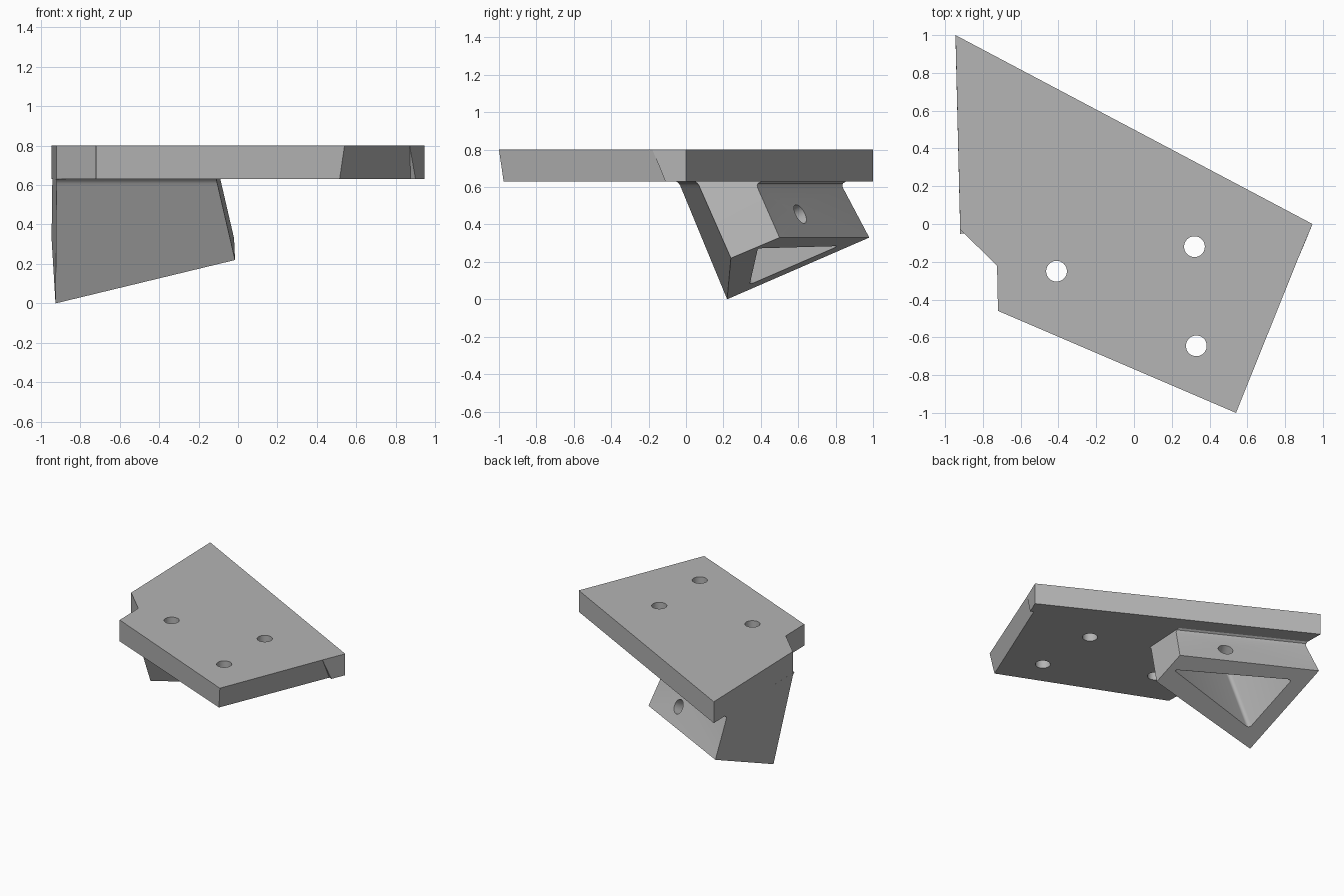
import bpy, bmesh
from mathutils import Vector

if "Cube" in bpy.data.objects:
    bpy.data.objects.remove(bpy.data.objects["Cube"], do_unlink=True)

TOP, UNDER = 0.80, 0.63
HOLE_R = 0.055

grey = bpy.data.materials.new("plain_grey")
grey.use_nodes = True
grey.diffuse_color = (0.46, 0.46, 0.46, 1)
grey.node_tree.nodes["Principled BSDF"].inputs["Base Color"].default_value = grey.diffuse_color


def finish(bm, name):
    bmesh.ops.recalc_face_normals(bm, faces=bm.faces)
    mesh = bpy.data.meshes.new(name)
    bm.to_mesh(mesh)
    bm.free()
    mesh.materials.append(grey)
    obj = bpy.data.objects.new(name, mesh)
    bpy.context.collection.objects.link(obj)
    return obj


def loft(name, loops, bevel=0):
    """Skin a stack of equal loops; optionally round the lengthwise edges."""
    bm = bmesh.new()
    rings = [[bm.verts.new(p) for p in loop] for loop in loops]
    n = len(rings[0])
    for low, high in zip(rings, rings[1:]):
        for i in range(n):
            j = (i + 1) % n
            bm.faces.new((low[i], low[j], high[j], high[i]))
    bm.faces.new(rings[0])
    bm.faces.new(rings[-1])
    if bevel:
        edges = [bm.edges.get((a, b)) for a, b in zip(rings[0], rings[-1])]
        bmesh.ops.bevel(bm, geom=edges, offset=bevel, segments=5, profile=0.5,
                        affect='EDGES')
    return finish(bm, name)


def drill(center, direction, depth):
    bpy.ops.mesh.primitive_cylinder_add(vertices=40, radius=HOLE_R, depth=depth, location=center)
    obj = bpy.context.object
    obj.rotation_euler = Vector(direction).to_track_quat('Z', 'Y').to_euler()
    return obj


def cut(obj, cutters):
    bpy.context.view_layer.objects.active = obj
    for c in cutters:
        c.hide_render = True
        mod = obj.modifiers.new("cut", 'BOOLEAN')
        mod.operation, mod.solver, mod.object = 'DIFFERENCE', 'EXACT', c
        bpy.ops.object.modifier_apply(modifier=mod.name)
        bpy.data.objects.remove(c, do_unlink=True)


# Mounting plate, with a corner notch and one undercut side
shared = [(-0.945, 1), (-0.92, -0.03), (-0.725, -0.22), (-0.72, -0.46)]
upper = shared + [(0.54, -1), (0.87, -0.18), (0.945, 0)]
lower = shared + [(0.515, -0.975), (0.875, -0.10), (0.90, -0.11), (0.945, 0)]
bm = bmesh.new()
up = [bm.verts.new((x, y, TOP)) for x, y in upper]
lo = [bm.verts.new((x, y, UNDER)) for x, y in lower]
bm.faces.new(up)
bm.faces.new(lo)
for i in range(5):
    bm.faces.new((up[i], up[i + 1], lo[i + 1], lo[i]))
bm.faces.new((up[5], lo[6], lo[5]))
bm.faces.new((up[5], up[6], lo[7], lo[6]))
bm.faces.new((up[6], up[0], lo[0], lo[7]))
plate = finish(bm, "mounting_plate")
cut(plate, [drill((x, y, UNDER), (0, 0, 1), 1)
            for x, y in [(-0.41, -0.25), (0.32, -0.12), (0.33, -0.645)]])

# Angled bracket: foot corners and the slope of each rising edge per unit z
foot = [Vector(p) for p in [(-0.925, 0.22, 0), (-0.015, 0.24, 0.22),
                            (-0.02, 0.5, 0.33), (-0.945, 0.98, 0.33)]]
axis = Vector((-0.232, -0.44, 1))
front_slope = Vector((0.008, -0.413, 1))
back_slope = Vector((0.013, -0.53, 1))
slopes = [front_slope, axis, axis, back_slope]


def section(z, front_flare=0, back_flare=0):
    pts = [p + s * (z - p.z) for p, s in zip(foot, slopes)]
    for i, f in enumerate((-front_flare, -front_flare, back_flare, back_flare)):
        pts[i].y += f
    return pts


bracket = loft("angled_bracket", [
    foot, section(UNDER - 0.035), section(UNDER - 0.02, 0.0, 0.004),
    section(UNDER - 0.01, 0.003, 0.013), section(UNDER, 0.012, 0.035)])

# Triangular pocket rising from the foot face
side, across = foot[3] - foot[0], foot[1] - foot[0]
corners = [foot[0] + side * a + across * b
           for a, b in [(0.155, 0.125), (0.19, 0.96), (0.78, 0.125)]]
rises = [front_slope, axis, back_slope]
pocket = loft("pocket_cutter", [
    [p - s * 0.05 for p, s in zip(corners, rises)],
    [p + s * (UNDER + 0.03 - p.z) for p, s in zip(corners, rises)]], bevel=0.03)

# Screw hole through the back wall into the pocket
run = foot[3] - foot[2]
wall_normal = axis.cross(run).normalized()
center = foot[2] + run * 0.34 + axis * 0.125
cut(bracket, [pocket, drill(center, wall_normal, 0.34)])

for obj in (plate, bracket):
    bpy.ops.object.select_all(action='DESELECT')
    obj.select_set(True)
    bpy.context.view_layer.objects.active = obj
    bpy.ops.object.shade_smooth_by_angle(angle=0.5)
